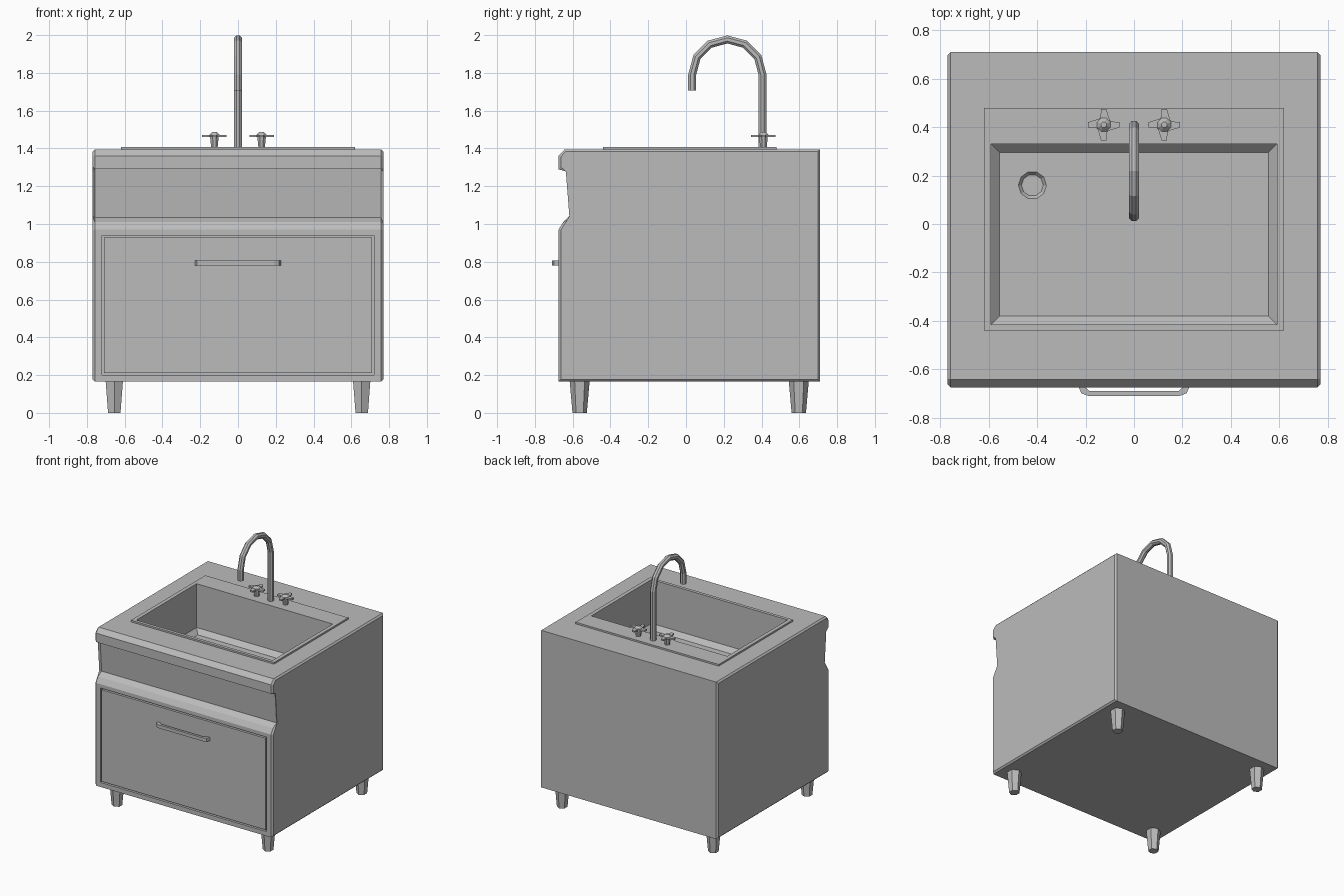
import bpy, bmesh
from math import sin, cos, pi, radians
from mathutils import Vector

if "Cube" in bpy.data.objects:
    bpy.data.objects.remove(bpy.data.objects["Cube"], do_unlink=True)

grey = bpy.data.materials.new("plain grey")
grey.use_nodes = True
colour = (0.5, 0.5, 0.5, 1)
grey.diffuse_color = colour
grey.node_tree.nodes["Principled BSDF"].inputs["Base Color"].default_value = colour


def loft(name, rings, bevel=0):
    """Skin a stack of equal rings, cap both ends, optionally bevel the cap edges."""
    bm = bmesh.new()
    rows = [[bm.verts.new(p) for p in ring] for ring in rings]
    for a, b in zip(rows, rows[1:]):
        for i in range(len(a)):
            j = (i + 1) % len(a)
            bm.faces.new((a[i], a[j], b[j], b[i]))
    caps = [bm.faces.new(rows[0]), bm.faces.new(rows[-1])]
    if bevel:
        edges = [e for f in caps for e in f.edges]
        bmesh.ops.bevel(bm, geom=edges, offset=bevel, segments=1, affect='EDGES')
    bmesh.ops.recalc_face_normals(bm, faces=bm.faces[:])
    mesh = bpy.data.meshes.new(name)
    bm.to_mesh(mesh)
    bm.free()
    mesh.materials.append(grey)
    obj = bpy.data.objects.new(name, mesh)
    bpy.context.collection.objects.link(obj)
    return obj


def rect(x, y0, y1, z):
    return [(-x, y0, z), (x, y0, z), (x, y1, z), (-x, y1, z)]


def circle(cx, cy, z, r, n, turn=0.0):
    return [(cx + r * cos(turn + 2 * pi * i / n), cy + r * sin(turn + 2 * pi * i / n), z)
            for i in range(n)]


def prism(name, outline, z0, z1):
    return loft(name, [[(x, y, z) for x, y in outline] for z in (z0, z1)])


def cut(target, cutter):
    mod = target.modifiers.new("cut", 'BOOLEAN')
    mod.operation, mod.solver, mod.object = 'DIFFERENCE', 'EXACT', cutter
    bpy.context.view_layer.objects.active = target
    bpy.ops.object.modifier_apply(modifier=mod.name)


# Cabinet: side profile swept across the width, with a slim chamfer at both ends
profile = [(-0.675, 0.165), (-0.675, 0.97), (-0.65, 1.01), (-0.605, 1.035), (-0.625, 1.29),
           (-0.675, 1.29), (-0.675, 1.36), (-0.643, 1.395), (0.71, 1.395), (0.71, 0.165)]
cabinet = loft("cabinet", [[(x, y, z) for y, z in profile] for x in (-0.77, 0.77)], 0.012)
rim = loft("sink_rim", [rect(0.62, -0.44, 0.48, z) for z in (1.395, 1.408)])

# Basin, drain dish and drawer recess
basin = loft("basin_cutter", [rect(0.555, -0.38, 0.295, 1.03),
                              rect(0.59, -0.415, 0.33, 1.065), rect(0.59, -0.415, 0.33, 1.5)])
drain = loft("drain_cutter", [circle(-0.42, 0.16, 1.015, 0.045, 10),
                              circle(-0.42, 0.16, 1.03, 0.058, 10),
                              circle(-0.42, 0.16, 1.1, 0.058, 10)])
recess = loft("recess_cutter", [rect(0.72, -0.75, -0.655, z) for z in (0.2, 0.94)])
for cutter in (basin, drain, recess):
    cut(cabinet, cutter)
cut(rim, basin)
for cutter in (basin, drain, recess):
    bpy.data.objects.remove(cutter, do_unlink=True)

# Drawer front with a narrow gap around it, and its bow handle
loft("drawer_front", [rect(0.709, -0.675, -0.65, z) for z in (0.211, 0.929)])
half = [(0.19, -0.71), (0.217, -0.7), (0.23, -0.672), (0.205, -0.672), (0.183, -0.691)]
prism("drawer_handle", half + [(-x, y) for x, y in reversed(half)], 0.78, 0.807)

# Tapered six-sided legs
for side, x in (("right", -0.655), ("left", 0.655)):
    for end, y in (("front", -0.563), ("back", 0.597)):
        loft(f"{end}_{side}_leg", [circle(x, y, 0, 0.038, 6, pi / 2),
                                   circle(x, y, 0.17, 0.053, 6, pi / 2)])

# Gooseneck tap: octagonal rings along an upright and a half circle
mid, bend, tube, top = 0.219, 0.186, 0.023, 1.791
path = [(mid + bend, 1.4, 0)]
path += [(mid + bend * cos(radians(a)), top + bend * sin(radians(a)), radians(a))
         for a in range(0, 181, 30)]
path.append((mid - bend, 1.708, pi))
rings = []
for y, z, a in path:
    out = Vector((0, cos(a), sin(a)))
    rings.append([Vector((0, y, z)) + tube * (cos(t) * out + Vector((sin(t), 0, 0)))
                  for t in [pi / 8 + i * pi / 4 for i in range(8)]])
loft("tap_spout", rings)

# Cross-handled valves
w, r = 0.011, 0.065
for side, x in (("right", -0.125), ("left", 0.125)):
    y = 0.41
    loft(f"{side}_valve_stem", [circle(x, y, 1.4, 0.018, 8, pi / 8),
                                circle(x, y, 1.465, 0.025, 8, pi / 8)])
    arm = [(r, -w), (r, w), (0.026, 0.014), (0.014, 0.026)]
    cross = []
    for k in range(4):
        c, s = round(cos(k * pi / 2)), round(sin(k * pi / 2))
        cross += [(x + c * u - s * v, y + s * u + c * v) for u, v in arm[:3]]
    prism(f"{side}_valve_cross", cross, 1.46, 1.472)
    loft(f"{side}_valve_cap", [circle(x, y, 1.468, 0.034, 8, pi / 8),
                               circle(x, y, 1.488, 0.012, 8, pi / 8)])
